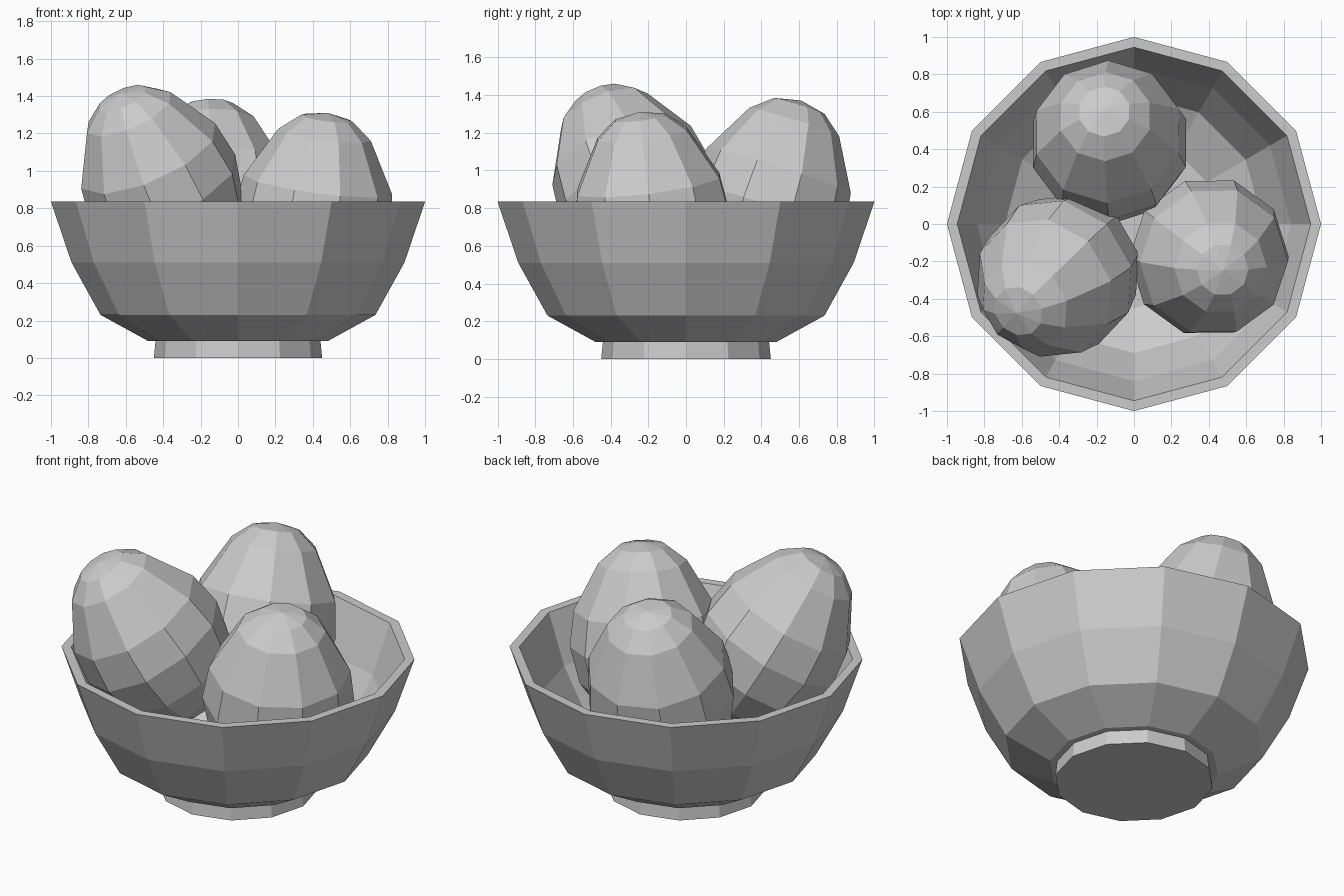
import bpy
import bmesh
import math
from mathutils import Matrix, Vector

cube = bpy.data.objects.get("Cube")
if cube:
    bpy.data.objects.remove(cube, do_unlink=True)

# One plain stone grey for everything
grey = bpy.data.materials.new("stone_grey")
grey.use_nodes = True
GREY = (0.6, 0.6, 0.6, 1.0)
grey.diffuse_color = GREY
grey.node_tree.nodes["Principled BSDF"].inputs["Base Color"].default_value = GREY


def lathe(name, profile, sides):
    """Spin a (radius, height) profile about z into a flat-shaded solid."""
    bm = bmesh.new()
    verts = [bm.verts.new((r, 0, z)) for r, z in profile]
    edges = [bm.edges.new(pair) for pair in zip(verts, verts[1:])]
    bmesh.ops.spin(bm, geom=verts + edges, cent=(0, 0, 0), axis=(0, 0, 1),
                   angle=math.tau, steps=sides, use_duplicate=False)
    bmesh.ops.remove_doubles(bm, verts=bm.verts, dist=0.0005)
    bmesh.ops.dissolve_degenerate(bm, edges=bm.edges, dist=0.0005)
    bmesh.ops.recalc_face_normals(bm, faces=bm.faces)
    mesh = bpy.data.meshes.new(name)
    bm.to_mesh(mesh)
    bm.free()
    mesh.materials.append(grey)
    obj = bpy.data.objects.new(name, mesh)
    bpy.context.collection.objects.link(obj)
    return obj


# Bowl: outer wall up to the rim, then inner wall down to the floor
outer = [(0, 0.09), (0.48, 0.09), (0.735, 0.23), (0.89, 0.51), (1, 0.835)]
inner = [(0.945, 0.835), (0.84, 0.53), (0.69, 0.27), (0.45, 0.14), (0, 0.14)]
lathe("bowl", outer + inner, 12)

# Foot: short ring under the bowl
lathe("bowl_foot", [(0, 0), (0.45, 0), (0.44, 0.1), (0, 0.1)], 12)

# Eggs: heights are measured from the widest ring, towards the narrow tip
egg_profile = [(0, 0.6), (0.14, 0.57), (0.25, 0.48), (0.4, 0.21), (0.43, 0),
               (0.38, -0.22), (0.25, -0.4), (0.13, -0.48), (0, -0.5)]
eggs = {
    "left_egg": ((0.4, -0.175, 0.72), (0.13, -0.12, 0.98), 0),
    "right_egg": ((-0.4, -0.27, 0.9), (-0.38, -0.34, 0.85), 10),
    "back_egg": ((-0.13, 0.43, 0.8), (-0.05, 0.3, 0.95), 18),
}
for name, (centre, axis, roll) in eggs.items():
    egg = lathe(name, egg_profile, 10)
    tilt = Vector((0, 0, 1)).rotation_difference(Vector(axis)).to_matrix().to_4x4()
    egg.matrix_world = (Matrix.Translation(centre) @ tilt
                        @ Matrix.Rotation(math.radians(roll), 4, 'Z'))
